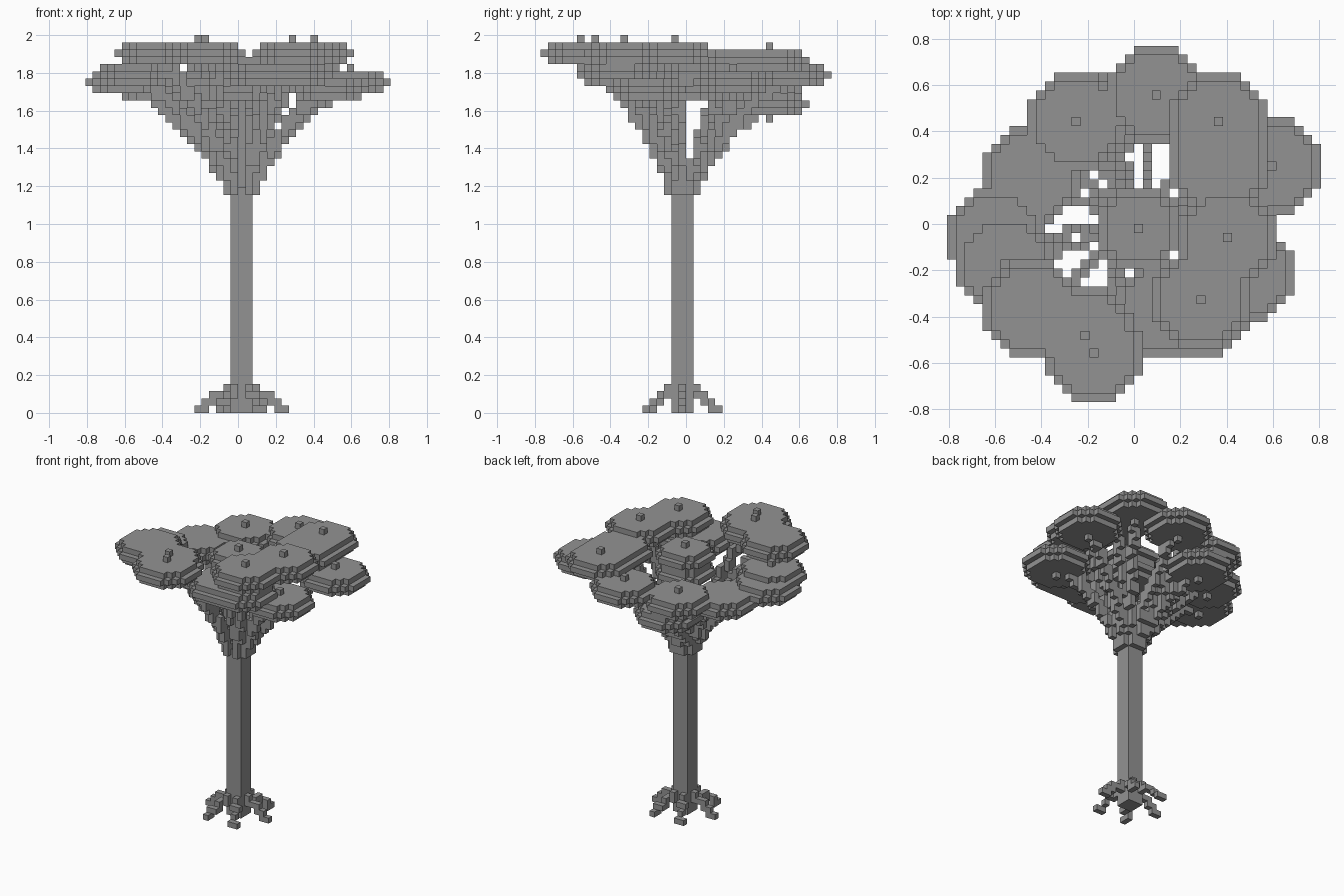
import bpy, bmesh, math
from mathutils import Vector

V = 2 / 52  # edge of one block

if "Cube" in bpy.data.objects:
    bpy.data.objects.remove(bpy.data.objects["Cube"], do_unlink=True)

grey = bpy.data.materials.new("plain_grey")
grey.use_nodes = True
grey.diffuse_color = (0.29, 0.29, 0.29, 1)
grey.node_tree.nodes["Principled BSDF"].inputs["Base Color"].default_value = grey.diffuse_color


def block_box(x0, x1, y0, y1, z0, z1):
    return {(x, y, z) for x in range(x0, x1) for y in range(y0, y1) for z in range(z0, z1)}


def block_disc(cx, cy, cz, r, half=2):
    """Flat ellipsoid of blocks, ending in one block at each pole."""
    n = math.ceil(r)
    return {(cx + x, cy + y, cz + z)
            for x in range(-n, n + 1) for y in range(-n, n + 1) for z in range(-half, half + 1)
            if (x * x + y * y) / r ** 2 + (z / half) ** 2 <= 1}


def block_curve(a, b, c, steps=90):
    """Blocks along a quadratic curve."""
    cells = set()
    for i in range(steps + 1):
        t = i / steps
        p = a * (1 - t) ** 2 + b * 2 * t * (1 - t) + c * t * t
        cells.add(tuple(round(k) for k in p))
    return cells


def build(name, cells, solid):
    """Mesh of the block faces that are not covered by another block."""
    bm = bmesh.new()
    verts = {}

    def vert(p):
        if p not in verts:
            verts[p] = bm.verts.new(Vector(p) * V)
        return verts[p]

    for cell in sorted(cells):
        for axis in range(3):
            u, w = (axis + 1) % 3, (axis + 2) % 3
            for side in (0, 1):
                near = list(cell)
                near[axis] += 2 * side - 1
                if tuple(near) in solid:
                    continue
                ring = []
                for du, dw in ((0, 0), (1, 0), (1, 1), (0, 1)):
                    p = list(cell)
                    p[axis] += side
                    p[u] += du
                    p[w] += dw
                    ring.append(vert(tuple(p)))
                bm.faces.new(ring if side else ring[::-1])
    bmesh.ops.dissolve_limit(bm, angle_limit=0.01, verts=bm.verts, edges=bm.edges)
    mesh = bpy.data.meshes.new(name)
    bm.to_mesh(mesh)
    bm.free()
    mesh.materials.append(grey)
    bpy.context.collection.objects.link(bpy.data.objects.new(name, mesh))


# Leaf pads: centre block of each, outer ring then the middle pair
outer_pads = [(-7, 11, 45), (-5, 11, 42), (2, 14, 46), (9, 11, 48), (9, 6, 48), (15, 6, 45),
              (10, -2, 49), (12, -6, 44), (7, -9, 49), (3, -10, 46), (7, -10, 46), (-5, -15, 49),
              (-6, -13, 49), (-12, -10, 49), (-15, -5, 46), (-16, -2, 45), (-12, 5, 44)]
middle_pads = [(0, -1, 47), (0, -1, 44)]
leaves = set()
for pad in outer_pads:
    leaves |= block_disc(*pad, 5.5)
for pad in middle_pads:
    leaves |= block_disc(*pad, 4.5)
# Three pads have no block standing on top
leaves -= {(-12, -10, 51), (-12, 5, 46), (9, 6, 50)}

# Trunk
trunk = block_box(-1, 2, -2, 1, 0, 31)
core = Vector((0, -1, 0))

# Branches: steep at the trunk, then spreading out to the pads
twigs = [(-4, 10, 44), (-8, 6, 43), (-2, 9, 44), (-5, 7, 43)]
branches = set()
for tip in outer_pads + middle_pads + twigs:
    end = Vector(tip)
    out = Vector((end.x, end.y + 1, 0))
    start = core + out.normalized() * 1.8 + Vector((0, 0, 30))
    bend = core + out * 0.33 + Vector((0, 0, 30 + (end.z - 30) * 0.55))
    line = block_curve(start, bend, end)
    branches |= line | {(x, y, z + 1) for x, y, z in line if z < end.z - 2}
branches -= trunk | leaves

# Roots: spread from the foot of the trunk
roots = set()
for i in range(6):
    a = math.radians(60 * i - 4)
    out = Vector((math.cos(a), math.sin(a), 0))
    roots |= block_curve(core + out * 2 + Vector((0, 0, 3)),
                         core + out * 3.2 + Vector((0, 0, 1.5)),
                         core + out * 6, 12)
roots -= trunk

solid = trunk | leaves | branches | roots
for name, cells in (("trunk", trunk), ("branches", branches),
                    ("leaf_pads", leaves), ("roots", roots)):
    build(name, cells, solid)
